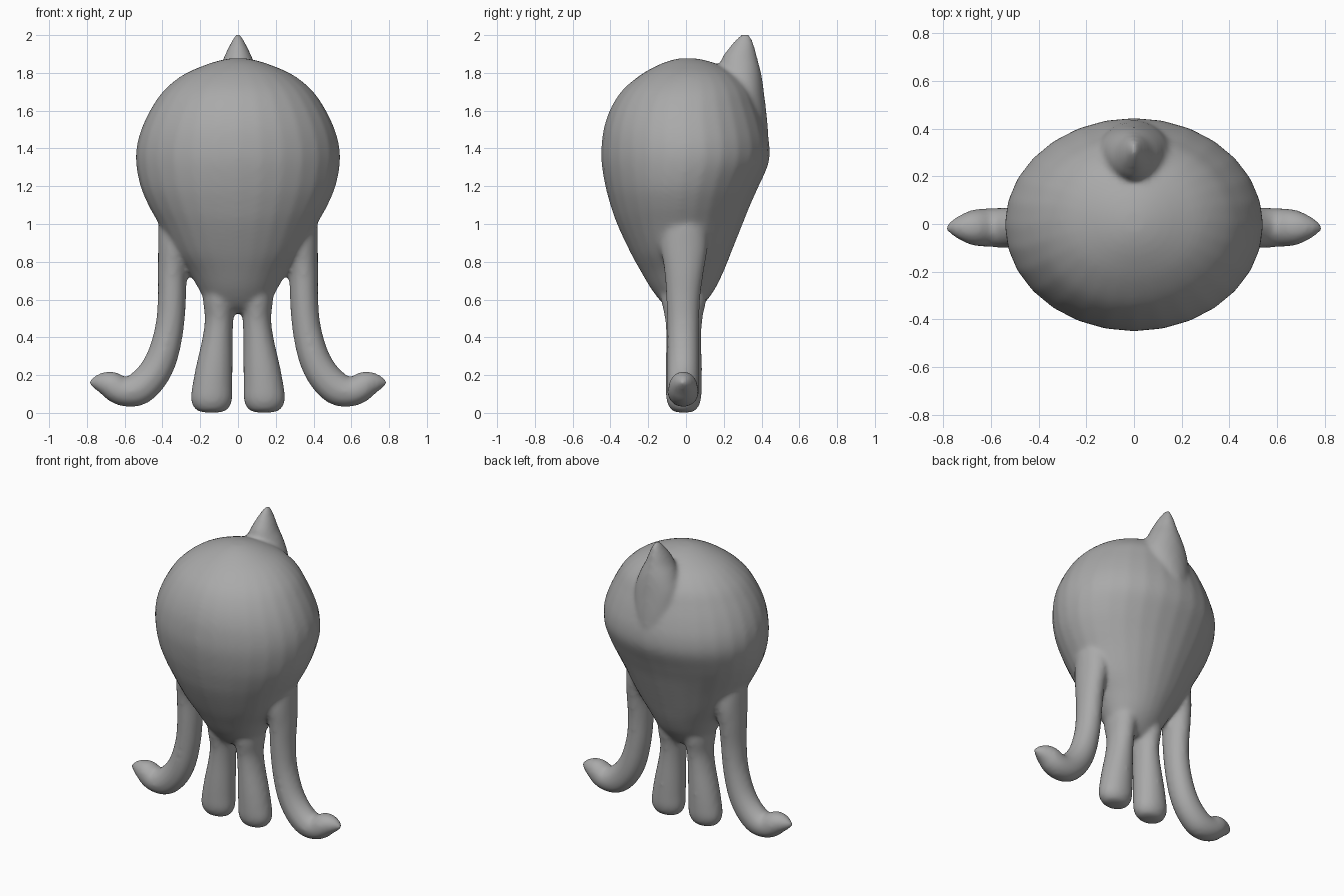
import bpy, bmesh, math
from mathutils import Vector

if "Cube" in bpy.data.objects:
    bpy.data.objects.remove(bpy.data.objects["Cube"])

SIDES = 28
grey = bpy.data.materials.new("mid grey")
grey.diffuse_color = (0.4, 0.4, 0.4, 1)
grey.use_nodes = True
grey.node_tree.nodes["Principled BSDF"].inputs["Base Color"].default_value = grey.diffuse_color


def refine(keys, n=4):
    """Catmull-Rom interpolation of the ring list."""
    out = []
    for i in range(len(keys) - 1):
        p0, p3 = keys[max(i - 1, 0)], keys[min(i + 2, len(keys) - 1)]
        for s in range(n):
            t = s / n
            out.append([0.5 * (2 * b + (c - a) * t + (2 * a - 5 * b + 4 * c - d) * t * t
                               + (3 * b - a - 3 * c + d) * t ** 3)
                        for a, b, c, d in zip(p0, keys[i], keys[i + 1], p3)])
    return out + [list(keys[-1])]


def loft(bm, keys, follow=False, mirror=False):
    """Rings are (x, y, z, half width, half depth); follow tilts them along the path."""
    rings = refine(keys)
    for sign in ((1, -1) if mirror else (1,)):
        loops = []
        for i, (x, y, z, w, d) in enumerate(rings):
            side = Vector((1, 0, 0))
            if follow:
                a, b = rings[max(i - 1, 0)], rings[min(i + 1, len(rings) - 1)]
                side = Vector((-(b[2] - a[2]), 0, b[0] - a[0])).normalized()
            loop = []
            for k in range(SIDES):
                t = 2 * math.pi * k / SIDES
                p = Vector((x, y, z)) + side * w * math.cos(t) + Vector((0, d * math.sin(t), 0))
                loop.append(bm.verts.new((p.x * sign, p.y, p.z)))
            loops.append(loop)
        for a, b in zip(loops, loops[1:]):
            for k in range(SIDES):
                j = (k + 1) % SIDES
                bm.faces.new((a[k], a[j], b[j], b[k]))
        bm.faces.new(loops[0])
        bm.faces.new(loops[-1])


bm = bmesh.new()

# Head and tapering body: (z, half width, front y, back y)
profile = [(0.53, .10, -.06, .05), (0.57, .16, -.115, .09), (0.65, .205, -.18, .15),
           (0.75, .265, -.24, .20), (0.85, .34, -.295, .24), (1.0, .42, -.365, .30),
           (1.1, .475, -.40, .34), (1.2, .517, -.427, .385), (1.32, .54, -.447, .437),
           (1.42, .535, -.447, .442), (1.52, .505, -.432, .42), (1.62, .455, -.395, .385),
           (1.71, .39, -.335, .345), (1.79, .29, -.24, .27), (1.845, .165, -.14, .17),
           (1.872, .07, -.06, .08), (1.878, .015, -.01, .02)]
loft(bm, [(0, (f + b) / 2, z, w, (b - f) / 2) for z, w, f, b in profile])

# Horn on the back of the head
loft(bm, [(0, .36, 1.36, .06, .08), (0, .335, 1.52, .13, .098), (0, .305, 1.68, .15, .11),
          (0, .29, 1.79, .12, .11), (0, .283, 1.87, .08, .097), (0, .295, 1.93, .053, .07),
          (0, .308, 1.98, .026, .042), (0, .312, 2.008, .01, .02)])

# Outer arms that curl outward at the ends
loft(bm, [(.30, -.01, 1.1, .10, .10), (.32, -.01, 1.0, .10, .12), (.335, -.01, .88, .088, .125),
          (.347, -.01, .75, .078, .105), (.35, -.015, .6, .075, .09), (.363, -.015, .45, .076, .084),
          (.40, -.015, .3, .082, .084), (.455, -.015, .195, .087, .084),
          (.53, -.015, .125, .088, .084), (.61, -.015, .112, .076, .082),
          (.675, -.015, .148, .074, .075), (.735, -.015, .16, .05, .05),
          (.785, -.015, .16, .014, .016)], follow=True, mirror=True)

# Inner legs
loft(bm, [(.14, -.012, .002, .05, .04), (.14, -.012, .02, .088, .07), (.14, -.012, .07, .11, .092),
          (.135, -.012, .15, .106, .096), (.125, -.012, .25, .097, .096),
          (.108, -.012, .4, .08, .094), (.1, -.012, .5, .076, .1),
          (.1, -.012, .6, .085, .12), (.1, -.012, .72, .085, .12)], mirror=True)

bmesh.ops.recalc_face_normals(bm, faces=bm.faces[:])
mesh = bpy.data.meshes.new("octopus_body")
bm.to_mesh(mesh)
bm.free()
mesh.materials.append(grey)
body = bpy.data.objects.new("octopus_body", mesh)
bpy.context.collection.objects.link(body)

# Fuse all limbs into one soft skin
fuse = body.modifiers.new("fuse", 'REMESH')
fuse.mode = 'VOXEL'
fuse.voxel_size = 0.014
fuse.use_smooth_shade = True
soften = body.modifiers.new("soften", 'SMOOTH')
soften.factor = 0.5
soften.iterations = 10
